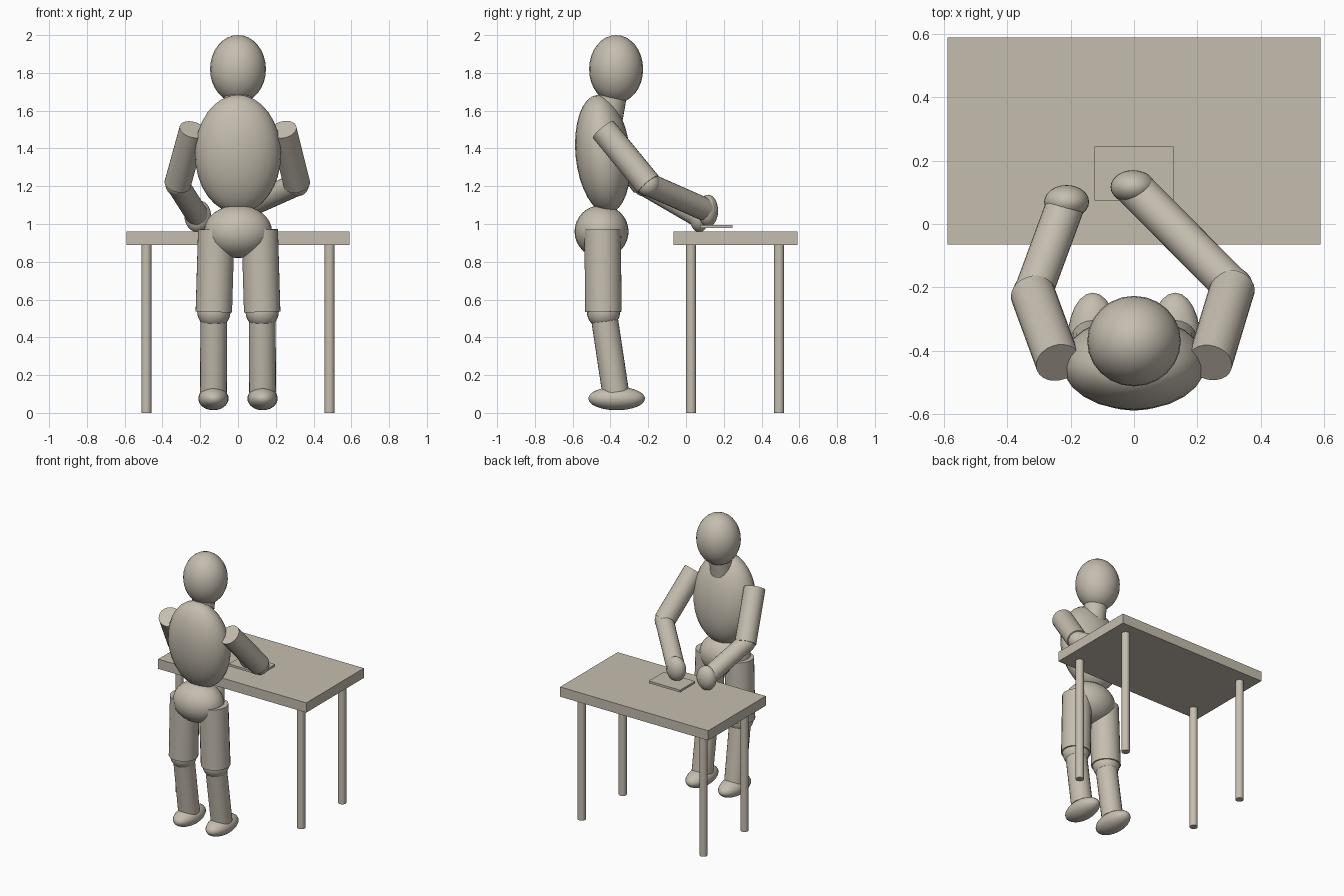
import bpy, math
from mathutils import Vector

if "Cube" in bpy.data.objects:
    bpy.data.objects.remove(bpy.data.objects["Cube"])

clay = bpy.data.materials.new("warm grey clay")
clay.diffuse_color = (0.56, 0.51, 0.43, 1)
clay.use_nodes = True
clay.node_tree.nodes["Principled BSDF"].inputs["Base Color"].default_value = clay.diffuse_color


def finish(name, smooth=True):
    ob = bpy.context.object
    ob.name = name
    ob.data.materials.append(clay)
    bpy.ops.object.transform_apply(location=False, rotation=True, scale=True)
    if smooth:
        bpy.ops.object.shade_smooth_by_angle(angle=math.radians(40))
    return ob


def ellipsoid(name, center, radii, tilt=0):
    bpy.ops.mesh.primitive_uv_sphere_add(segments=24, ring_count=16, radius=1,
                                         location=center, rotation=(tilt, 0, 0))
    bpy.context.object.scale = radii
    return finish(name)


def rod(name, a, b, r):
    a, b = Vector(a), Vector(b)
    bpy.ops.mesh.primitive_cylinder_add(vertices=24, radius=r, depth=(b - a).length,
                                        location=(a + b) / 2)
    bpy.context.object.rotation_euler = (b - a).to_track_quat('Z', 'Y').to_euler()
    return finish(name)


def box(name, lo, hi):
    lo, hi = Vector(lo), Vector(hi)
    bpy.ops.mesh.primitive_cube_add(size=1, location=(lo + hi) / 2)
    bpy.context.object.scale = hi - lo
    return finish(name, False)


# Table and the small pad on it
box("table_top", (-0.59, -0.065, 0.89), (0.59, 0.59, 0.96))
for x in (-0.485, 0.485):
    for y in (0.027, 0.493):
        rod("table_leg", (x, y, 0), (x, y, 0.9), 0.027)
box("pad", (-0.125, 0.075, 0.98), (0.125, 0.245, 0.996))

# Head, neck and trunk
ellipsoid("head", (0, -0.37, 1.82), (0.148, 0.143, 0.18))
rod("neck", (0, -0.415, 1.53), (0, -0.385, 1.70), 0.075)
ellipsoid("torso", (0, -0.44, 1.37), (0.228, 0.145, 0.315), 0.1)
ellipsoid("pelvis", (0, -0.447, 0.96), (0.18, 0.143, 0.14))

# Legs, mirrored
for s, side in ((-1, "left"), (1, "right")):
    hip, knee = (s * 0.115, -0.442, 0.97), (s * 0.128, -0.437, 0.535)
    rod(side + "_thigh", hip, knee, 0.097)
    ellipsoid(side + "_knee", knee, (0.088, 0.088, 0.088))
    rod(side + "_shin", knee, (s * 0.13, -0.373, 0.11), 0.071)
    ellipsoid(side + "_foot", (s * 0.13, -0.367, 0.076), (0.08, 0.15, 0.062))

# Arms, each with its own reach
arms = (("left", -0.24, (-0.32, -0.22, 1.21), (-0.213, 0.07, 1.042)),
        ("right", 0.24, (0.312, -0.2, 1.21), (-0.003, 0.117, 1.07)))
for side, x, elbow, hand in arms:
    rod(side + "_upper_arm", (x, -0.438, 1.50), elbow, 0.071)
    ellipsoid(side + "_elbow", elbow, (0.064, 0.064, 0.064))
    rod(side + "_forearm", elbow, hand, 0.061)
    ellipsoid(side + "_hand", hand, (0.071, 0.053, 0.085))
